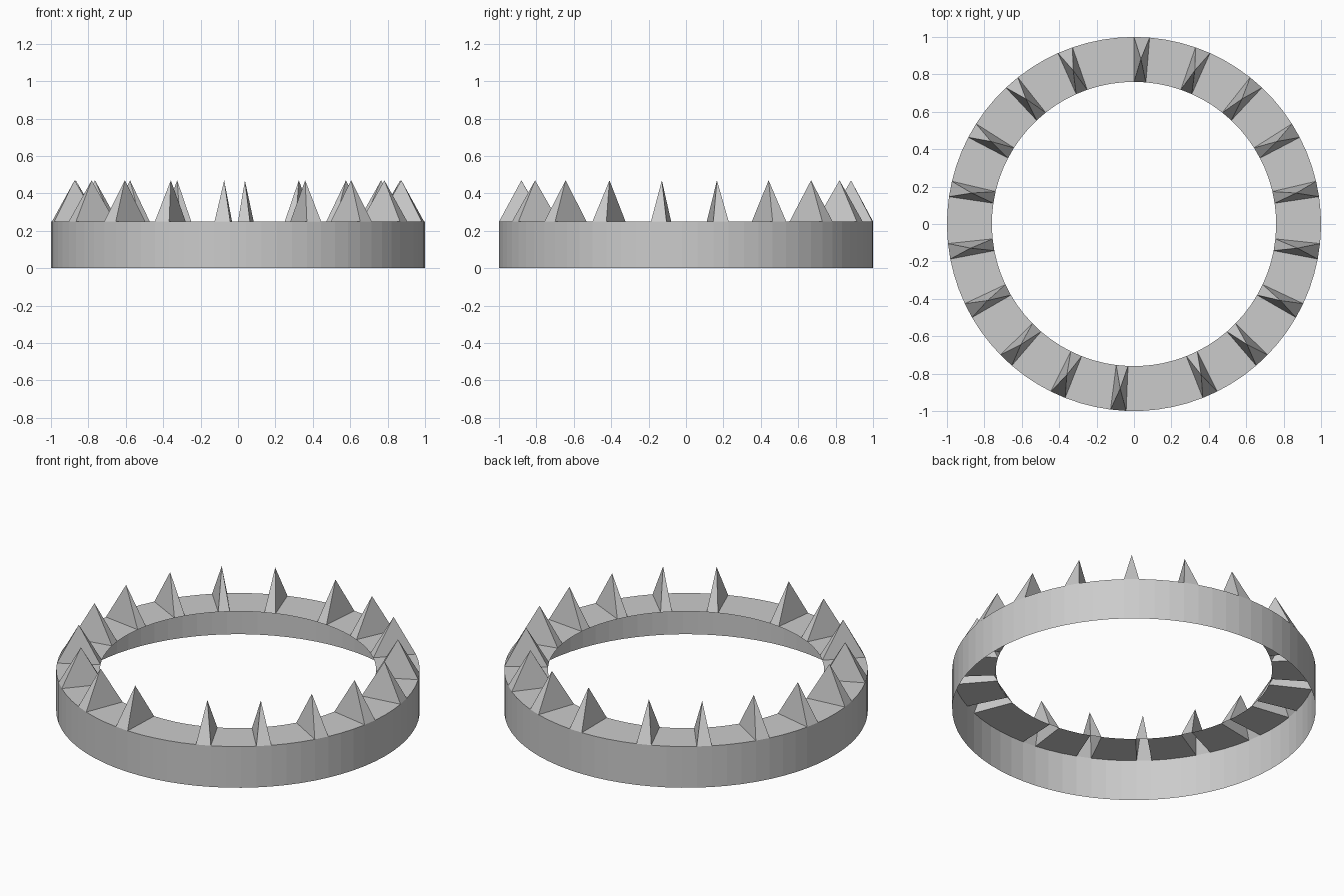
import bpy
import bmesh
from math import sin, cos, tau

cube = bpy.data.objects.get("Cube")
if cube:
    bpy.data.objects.remove(cube, do_unlink=True)

SEGMENTS = 75
OUTER, INNER = 1.0, 0.76
RIM_Z, TIP_Z = 0.25, 0.47

grey = bpy.data.materials.new("light grey")
grey.use_nodes = True
colour = (0.6, 0.6, 0.6, 1)
grey.diffuse_color = colour
grey.node_tree.nodes["Principled BSDF"].inputs["Base Color"].default_value = colour


def ring(bm, radius, z):
    """Circle of vertices, clockwise from the back."""
    angles = [tau * i / SEGMENTS for i in range(SEGMENTS)]
    return [bm.verts.new((radius * sin(a), radius * cos(a), z)) for a in angles]


bm = bmesh.new()
foot = ring(bm, OUTER, 0)
outer = ring(bm, OUTER, RIM_Z)
inner = ring(bm, INNER, RIM_Z)

# Open outer wall and flat top rim
rim = []
for i in range(SEGMENTS):
    j = (i + 1) % SEGMENTS
    bm.faces.new((foot[j], foot[i], outer[i], outer[j]))
    rim.append(bm.faces.new((outer[j], outer[i], inner[i], inner[j])))

# Hollow spikes: chosen rim faces poked up to a point, in two mirrored runs
spikes = [rim[i] for i in (*range(0, 33, 4), *range(38, 71, 4))]
for tip in bmesh.ops.poke(bm, faces=spikes)["verts"]:
    tip.co.z = TIP_Z

mesh = bpy.data.meshes.new("spiked_ring")
bm.to_mesh(mesh)
bm.free()
mesh.materials.append(grey)
spiked_ring = bpy.data.objects.new("spiked_ring", mesh)
bpy.context.collection.objects.link(spiked_ring)
